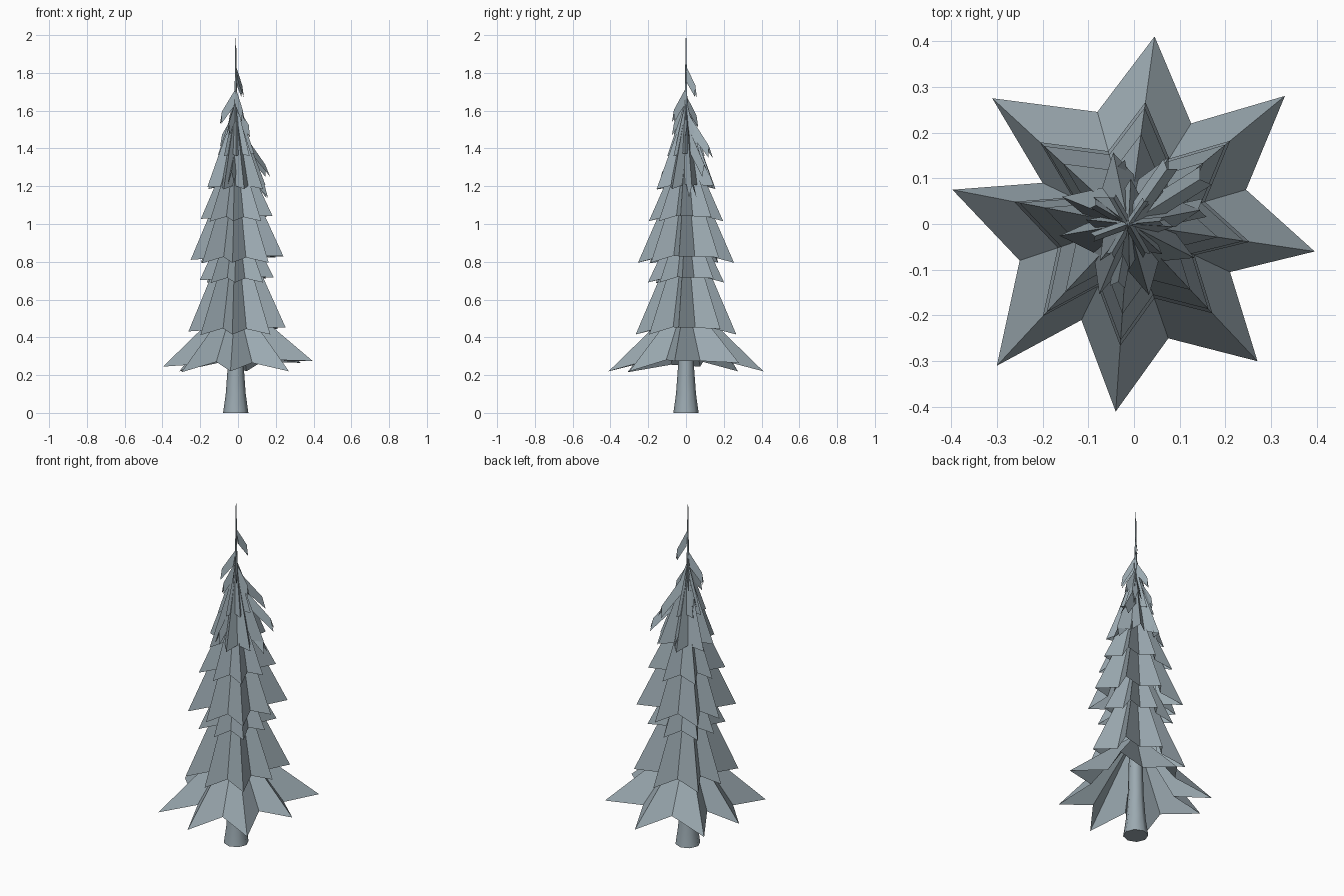
import bpy, math

if "Cube" in bpy.data.objects:
    bpy.data.objects.remove(bpy.data.objects["Cube"])

mat = bpy.data.materials.new("blue_grey")
mat.diffuse_color = (0.33, 0.40, 0.44, 1)
mat.use_nodes = True
mat.node_tree.nodes["Principled BSDF"].inputs["Base Color"].default_value = mat.diffuse_color
CX = -0.012  # trunk axis


def make(name, verts, faces):
    me = bpy.data.meshes.new(name)
    me.from_pydata(verts, [], faces)
    me.materials.append(mat)
    ob = bpy.data.objects.new(name, me)
    bpy.context.collection.objects.link(ob)
    return ob


def trunk():
    # (radius, height) profile, eight sided, smooth round the sides
    prof = [(0.067, 0), (0.053, 0.1), (0.042, 0.25), (0.036, 0.5), (0.027, 1.0),
            (0.013, 1.45), (0.006, 1.7), (0.002, 1.985)]
    n = 8
    v = [(CX + r * math.cos(2 * math.pi * i / n), r * math.sin(2 * math.pi * i / n), z)
         for r, z in prof for i in range(n)]
    f = [(k * n + i, k * n + (i + 1) % n, (k + 1) * n + (i + 1) % n, (k + 1) * n + i)
         for k in range(len(prof) - 1) for i in range(n)]
    f += [tuple(reversed(range(n))), tuple(range(len(v) - n, len(v)))]
    ob = make("trunk", v, f)
    bpy.context.view_layer.objects.active = ob
    ob.select_set(True)
    bpy.ops.object.shade_smooth_by_angle(angle=math.radians(60))


# slightly irregular eight-point star: tip, notch, tip, notch ... (x, y, height offset)
STAR = [(0.045, 0.41, 0.0), (-0.08, 0.245, 0.05), (-0.31, 0.275, 0.0), (-0.20, 0.09, 0.05),
        (-0.397, 0.075, 0.025), (-0.25, -0.08, 0.035), (-0.30, -0.31, -0.005), (-0.115, -0.21, 0.05),
        (-0.04, -0.41, 0.0), (0.075, -0.25, 0.045), (0.27, -0.30, 0.0), (0.21, -0.105, 0.06),
        (0.395, -0.06, 0.055), (0.245, 0.075, 0.055), (0.33, 0.28, 0.045), (0.125, 0.22, 0.05)]


def tier(k, scale, z, apex, rot):
    # open folded star skirt rising to an apex on the trunk
    c, s = math.cos(math.radians(rot)), math.sin(math.radians(rot))
    off = CX * (1 - scale)
    v = [(off + scale * (x * c - y * s), scale * (x * s + y * c), z + scale * dz)
         for x, y, dz in STAR]
    v.append((CX, 0, apex))
    n = len(STAR)
    make(f"branch_tier_{k}", v, [(i, (i + 1) % n, n) for i in range(n)])


def leaf(k, ang, r, z):
    # narrow folded needle spray hanging off the upper trunk
    a = math.radians(ang)

    def p(rad, side, h):
        return (CX + rad * math.cos(a) - side * math.sin(a),
                rad * math.sin(a) + side * math.cos(a), h)
    rise = 0.04 + 0.9 * r
    w = 0.12 * r
    v = [p(0, 0, z + 0.07 + rise), p(r * 0.92, 0, z + 0.065),
         p(r, w, z), p(0.15 * r, w, z + rise * 0.8),
         p(r, -w, z), p(0.15 * r, -w, z + rise * 0.8)]
    make(f"needle_spray_{k}", v, [(0, 3, 2, 1), (0, 1, 4, 5)])


trunk()
for k, t in enumerate([(1.0, 0.22, 0.62, 0), (0.65, 0.415, 1.04, 0), (0.49, 0.69, 1.12, 3),
                       (0.62, 0.795, 1.38, 0), (0.48, 1.015, 1.46, 0), (0.39, 1.185, 1.62, 20),
                       (0.24, 1.36, 1.66, 5)]):
    tier(k + 1, *t)
for k, t in enumerate([(32, 0.20, 1.25), (12, 0.17, 1.14), (55, 0.16, 1.35), (200, 0.085, 1.53),
                       (-60, 0.08, 1.54), (5, 0.075, 1.46), (150, 0.09, 1.41), (-100, 0.14, 1.21),
                       (100, 0.14, 1.19), (55, 0.065, 1.67), (120, 0.07, 1.51),
                       (-120, 0.08, 1.47)]):
    leaf(k + 1, *t)
